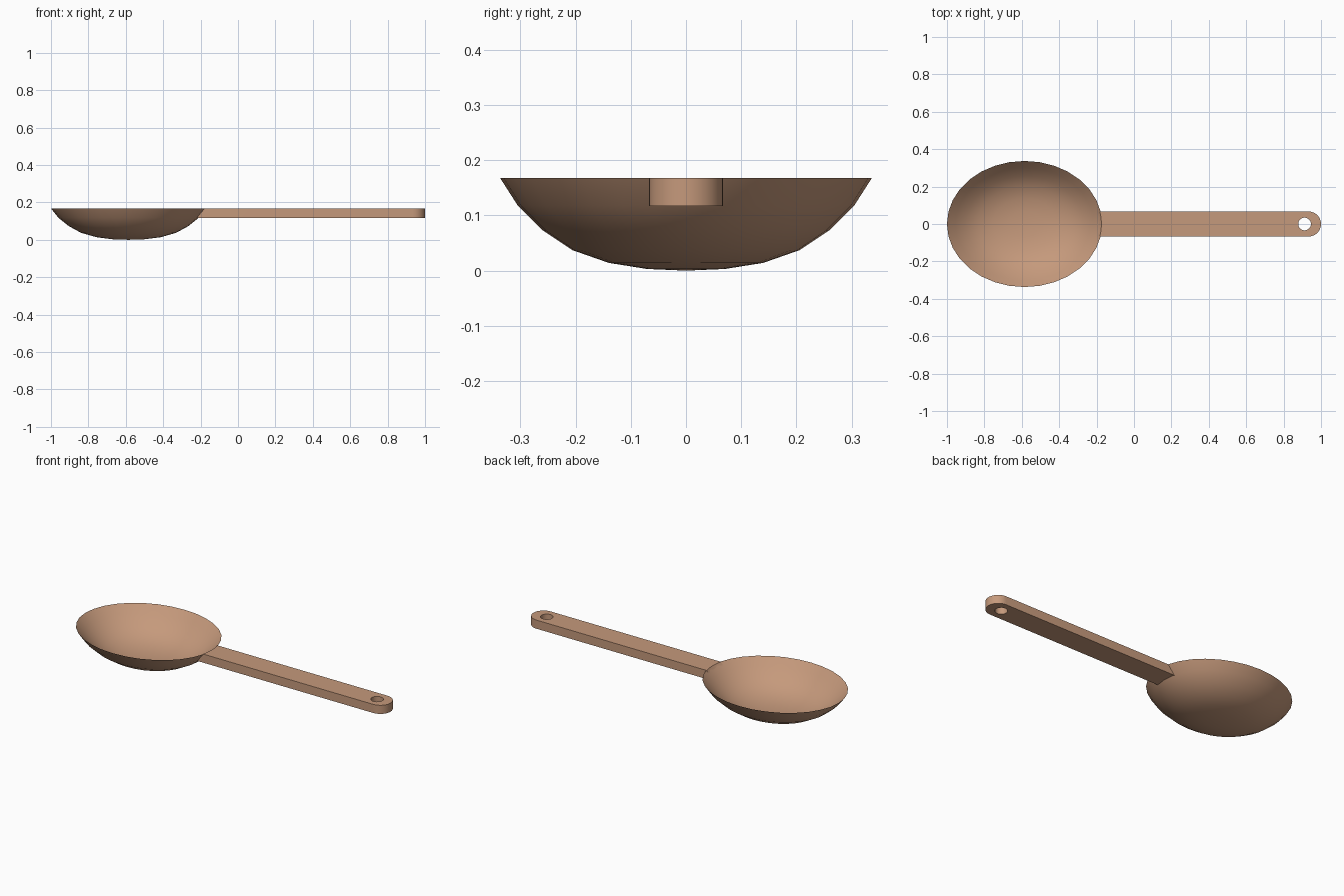
import bpy, bmesh, math

if "Cube" in bpy.data.objects:
    bpy.data.objects.remove(bpy.data.objects["Cube"])

RX, RY, CX, RIM = 0.415, 0.337, -0.585, 0.168   # bowl radii, centre, rim height
SEG = 32

wood = bpy.data.materials.new("tan wood")
wood.diffuse_color = (0.56, 0.32, 0.20, 1)
wood.use_nodes = True
wood.node_tree.nodes["Principled BSDF"].inputs["Base Color"].default_value = wood.diffuse_color


def finish(bm, name):
    bmesh.ops.recalc_face_normals(bm, faces=bm.faces)
    me = bpy.data.meshes.new(name)
    bm.to_mesh(me)
    bm.free()
    me.materials.append(wood)
    ob = bpy.data.objects.new(name, me)
    bpy.context.collection.objects.link(ob)
    return ob


def smooth(ob):
    bpy.ops.object.select_all(action='DESELECT')
    ob.select_set(True)
    bpy.context.view_layer.objects.active = ob
    bpy.ops.object.shade_smooth_by_angle(angle=math.radians(35))


# Bowl: thin oval shell, outer profile up to a sharp rim, then back down inside
outer = [(0.21, 0.003), (0.415, 0.014), (0.61, 0.037), (0.77, 0.073), (0.905, 0.118)]
inner = [(r * 0.985, z + 0.007) for r, z in reversed(outer)]
bm = bmesh.new()
rings = []
for r, z in outer + [(1, RIM)] + inner:
    rings.append([bm.verts.new((CX + RX * r * math.cos(2 * math.pi * i / SEG),
                                RY * r * math.sin(2 * math.pi * i / SEG), z))
                  for i in range(SEG)])
for a, b in zip(rings, rings[1:]):
    for i in range(SEG):
        j = (i + 1) % SEG
        bm.faces.new((a[i], a[j], b[j], b[i]))
for ring, z in ((rings[0], 0.0), (rings[-1], 0.008)):
    pole = bm.verts.new((CX, 0, z))
    for i in range(SEG):
        bm.faces.new((ring[i], ring[(i + 1) % SEG], pole))
smooth(finish(bm, "bowl"))

# Handle: flat bar with a round end, its root following the bowl wall
HW, Z0, Z1 = 0.067, 0.117, RIM


def outline(scale):
    pts = [(1 - HW + HW * math.cos(t), HW * math.sin(t))
           for t in (math.pi * (k / 16 - 0.5) for k in range(17))]
    for k in range(5):
        y = HW * (1 - k / 2)
        pts.append((CX + RX * math.sqrt(scale ** 2 - (y / RY) ** 2) - 0.004, y))
    return pts


bm = bmesh.new()
low = [bm.verts.new((x, y, Z0)) for x, y in outline(0.902)]
top = [bm.verts.new((x, y, Z1)) for x, y in outline(1.0)]
bm.faces.new(low)
bm.faces.new(top)
for i in range(len(low)):
    j = (i + 1) % len(low)
    bm.faces.new((low[i], low[j], top[j], top[i]))
handle = finish(bm, "handle")

# Hanging hole cut through the handle end
bm = bmesh.new()
bmesh.ops.create_cone(bm, cap_ends=True, segments=24, radius1=0.034, radius2=0.034, depth=0.3)
bmesh.ops.translate(bm, verts=bm.verts, vec=(0.912, 0, 0.14))
cutter = finish(bm, "hole_cutter")
cutter.hide_render = True
mod = handle.modifiers.new("hanging_hole", 'BOOLEAN')
mod.operation = 'DIFFERENCE'
mod.solver = 'EXACT'
mod.object = cutter
bpy.context.view_layer.objects.active = handle
bpy.ops.object.modifier_apply(modifier=mod.name)
bpy.data.objects.remove(cutter)
smooth(handle)
